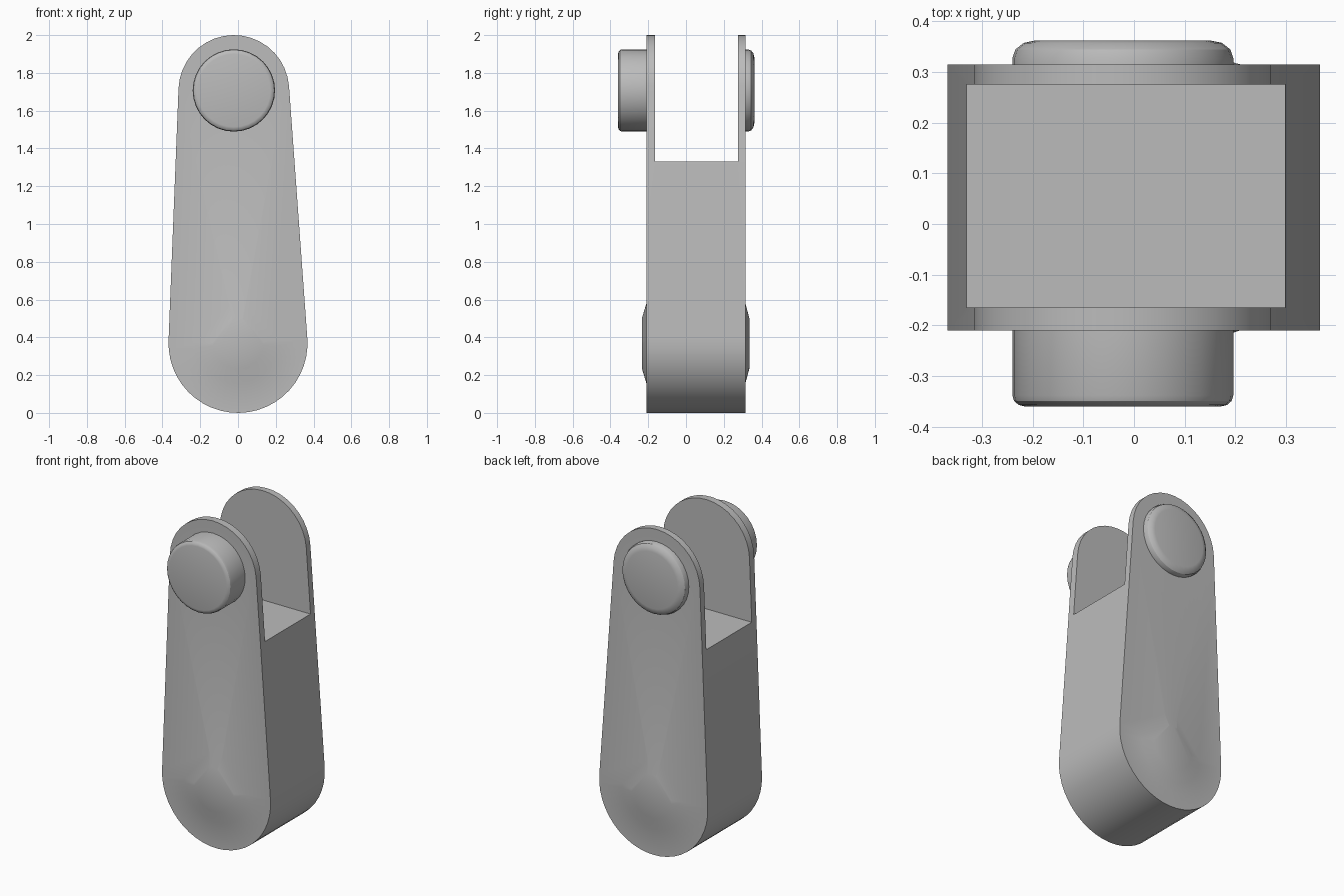
import bpy, bmesh, math
from mathutils import Vector

if "Cube" in bpy.data.objects:
    bpy.data.objects.remove(bpy.data.objects["Cube"])

grey = bpy.data.materials.new("light grey")
grey.use_nodes = True
grey.diffuse_color = (0.5, 0.5, 0.5, 1)
grey.node_tree.nodes["Principled BSDF"].inputs["Base Color"].default_value = (0.5, 0.5, 0.5, 1)

FRONT, BACK = -0.21, 0.315
LOW, LOW_R = Vector((0, 0.368)), 0.368
TOP, TOP_R = Vector((-0.022, 1.707)), 0.293


def arc(centre, radius, start, end, steps):
    angles = [start + (end - start) * i / steps for i in range(steps + 1)]
    return [centre + radius * Vector((math.cos(a), math.sin(a))) for a in angles]


def loft(name, rings):
    """Skin a list of (outline, y) rings and cap both ends."""
    bm = bmesh.new()
    loops = [[bm.verts.new((p.x, y, p.y)) for p in outline] for outline, y in rings]
    for a, b in zip(loops, loops[1:]):
        for i in range(len(a)):
            j = (i + 1) % len(a)
            bm.faces.new((a[i], a[j], b[j], b[i]))
    bm.faces.new(loops[0])
    bm.faces.new(loops[-1])
    bmesh.ops.recalc_face_normals(bm, faces=bm.faces)
    mesh = bpy.data.meshes.new(name)
    bm.to_mesh(mesh)
    bm.free()
    mesh.materials.append(grey)
    obj = bpy.data.objects.new(name, mesh)
    bpy.context.collection.objects.link(obj)
    return obj


def smooth(obj):
    bpy.ops.object.select_all(action='DESELECT')
    obj.select_set(True)
    bpy.context.view_layer.objects.active = obj
    bpy.ops.object.shade_smooth_by_angle(angle=math.radians(30))


# Tapered arm outline: two arcs joined by their tangents
axis = TOP - LOW
lean = math.atan2(axis.y, axis.x)
spread = math.acos((LOW_R - TOP_R) / axis.length)
outline = arc(TOP, TOP_R, lean - spread, lean + spread, 18)
outline += arc(LOW, LOW_R, lean + spread, lean + 2 * math.pi - spread, 24)


def boss_ring(radius):
    return [LOW + radius * (p - LOW).normalized() for p in outline]


# Arm with a shallow raised boss on each side of the lower end
arm = loft("arm", [(boss_ring(0.135), FRONT - 0.023), (boss_ring(0.21), FRONT),
                   (outline, FRONT), (outline, BACK),
                   (boss_ring(0.21), BACK), (boss_ring(0.135), BACK + 0.02)])

# Slot between the two upper cheeks
slot_outline = [Vector(p) for p in ((-0.6, 1.33), (0.6, 1.33), (0.6, 2.2), (-0.6, 2.2))]
slot = loft("slot_cutter", [(slot_outline, -0.165), (slot_outline, 0.275)])
slot.hide_render = True
cut = arm.modifiers.new("slot", 'BOOLEAN')
cut.operation = 'DIFFERENCE'
cut.solver = 'EXACT'
cut.object = slot
bpy.context.view_layer.objects.active = arm
bpy.ops.object.modifier_apply(modifier=cut.name)
bpy.data.objects.remove(slot)
smooth(arm)


# Round pin heads with softened rims
def pin_head(name, inner, outer, rim_depth, rim_inset):
    side = 1 if outer > inner else -1
    rings = [(0.218, inner), (0.218, outer - side * rim_depth)]
    for a in (30, 60, 90):
        t = math.radians(a)
        rings.append((0.218 - rim_inset * (1 - math.cos(t)),
                      outer - side * rim_depth * (1 - math.sin(t))))
    centre = Vector((-0.022, 1.707))
    pin = loft(name, [(arc(centre, r, 0, 2 * math.pi * 31 / 32, 31), y) for r, y in rings])
    smooth(pin)


pin_head("front_pin_head", FRONT + 0.01, -0.36, 0.022, 0.025)
pin_head("back_pin_head", BACK - 0.01, 0.362, 0.035, 0.045)
